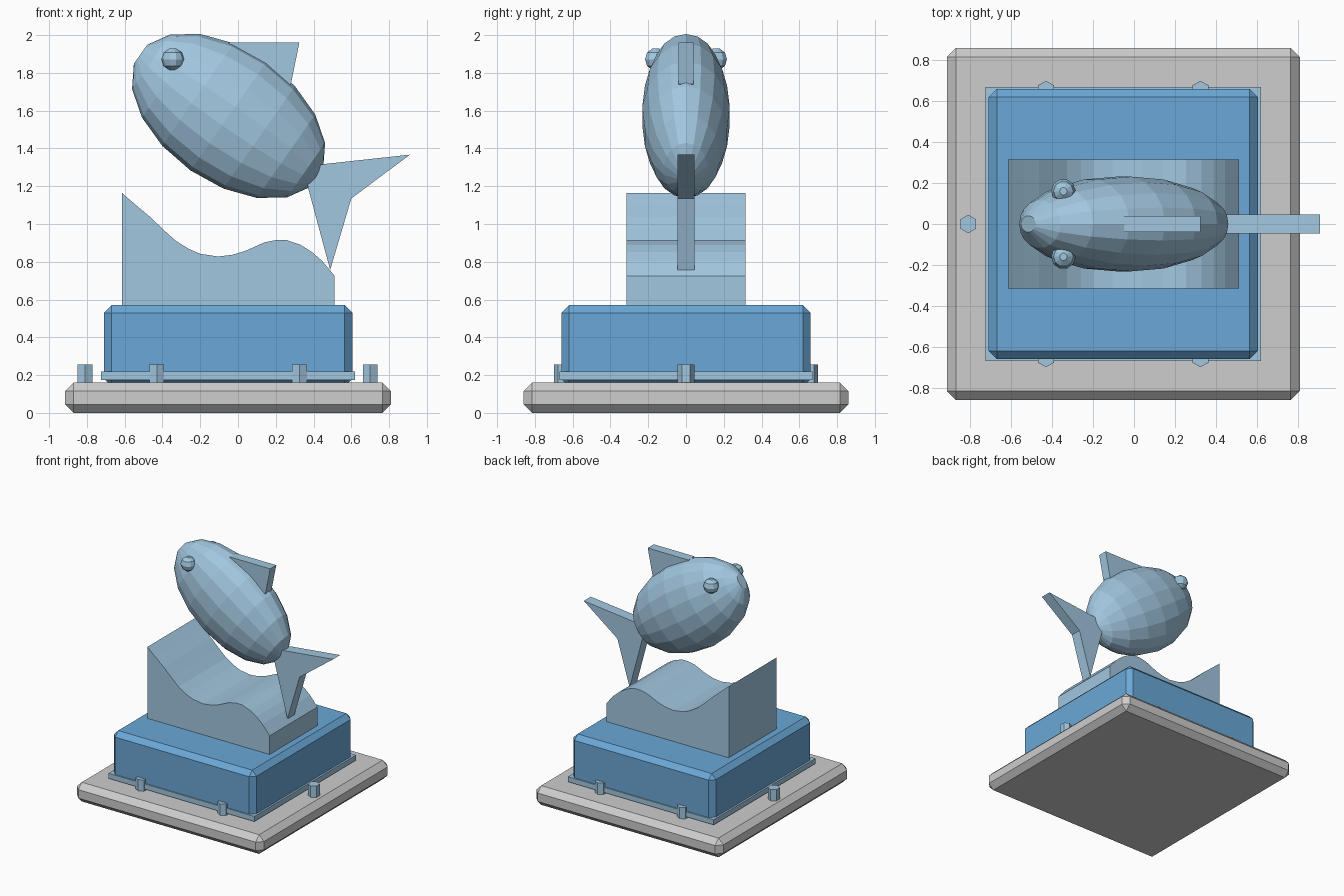
import bpy, bmesh
from math import sin, cos, pi, radians
from mathutils import Matrix

if "Cube" in bpy.data.objects:
    bpy.data.objects.remove(bpy.data.objects["Cube"], do_unlink=True)


def material(name, r, g, b):
    m = bpy.data.materials.new(name)
    m.use_nodes = True
    m.diffuse_color = (r, g, b, 1)
    m.node_tree.nodes["Principled BSDF"].inputs["Base Color"].default_value = (r, g, b, 1)
    return m


PALE = material("pale_blue", 0.36, 0.57, 0.74)
BLUE = material("mid_blue", 0.145, 0.39, 0.68)
GREY = material("light_grey", 0.61, 0.61, 0.61)


def finish(name, bm, mat):
    bmesh.ops.recalc_face_normals(bm, faces=bm.faces)
    mesh = bpy.data.meshes.new(name)
    bm.to_mesh(mesh)
    bm.free()
    mesh.materials.append(mat)
    ob = bpy.data.objects.new(name, mesh)
    bpy.context.collection.objects.link(ob)
    return ob


def box(name, mat, x, y, z, chamfer=0):
    """Box from (low, high) ranges, with an optional one-step chamfer."""
    bm = bmesh.new()
    bmesh.ops.create_cube(bm, size=1)
    for v in bm.verts:
        v.co = [lo + (hi - lo) * (c + 0.5) for c, (lo, hi) in zip(v.co, (x, y, z))]
    ob = finish(name, bm, mat)
    if chamfer:
        mod = ob.modifiers.new("chamfer", 'BEVEL')
        mod.width, mod.segments = chamfer, 1
    return ob


def slab(name, mat, outline, half):
    """Side outline in x and z, extruded across y."""
    bm = bmesh.new()
    face = bm.faces.new([bm.verts.new((x, -half, z)) for x, z in outline])
    new = bmesh.ops.extrude_face_region(bm, geom=[face])["geom"]
    bmesh.ops.translate(bm, vec=(0, 2 * half, 0),
                        verts=[v for v in new if isinstance(v, bmesh.types.BMVert)])
    return finish(name, bm, mat)


def faceted_ball(name, mat, radii, sides, matrix):
    """Ellipsoid of flat rings stacked along x, with small flat ends."""
    bm = bmesh.new()
    count = sides // 2
    rings = []
    for i in range(count):
        t = (i + 0.5) * pi / count
        rings.append([bm.verts.new((radii[0] * cos(t),
                                    radii[1] * sin(t) * sin(2 * pi * k / sides),
                                    radii[2] * sin(t) * cos(2 * pi * k / sides)))
                      for k in range(sides)])
    for a, b in zip(rings, rings[1:]):
        for k in range(sides):
            n = (k + 1) % sides
            bm.faces.new((a[k], a[n], b[n], b[k]))
    bm.faces.new(rings[0])
    bm.faces.new(rings[-1])
    bm.transform(matrix)
    return finish(name, bm, mat)


# Stand: base plate, block and thin trim
box("base_plate", GREY, (-0.915, 0.81), (-0.86, 0.86), (0, 0.16), 0.045)
box("block", BLUE, (-0.71, 0.605), (-0.66, 0.66), (0.14, 0.57), 0.04)
box("trim", PALE, (-0.725, 0.62), (-0.67, 0.67), (0.175, 0.218))

# Hexagonal pegs around the block
pegs = [(-0.81, 0), (0.70, 0)] + [(x, y) for x in (-0.43, 0.325) for y in (-0.655, 0.655)]
for i, (x, y) in enumerate(pegs):
    bm = bmesh.new()
    bm_circle = [bm.verts.new((x + 0.045 * sin(k * pi / 3), y + 0.045 * cos(k * pi / 3), 0.15))
                 for k in range(6)]
    top = bmesh.ops.extrude_face_region(bm, geom=[bm.faces.new(bm_circle)])["geom"]
    bmesh.ops.translate(bm, vec=(0, 0, 0.105),
                        verts=[v for v in top if isinstance(v, bmesh.types.BMVert)])
    finish(f"peg_{i + 1}", bm, PALE)

# Wave under the fish
crest = [(-0.615, 1.165), (-0.54, 1.10), (-0.465, 1.037), (-0.395, 0.97), (-0.328, 0.91),
         (-0.26, 0.868), (-0.2, 0.842), (-0.105, 0.828), (-0.03, 0.837), (0.04, 0.858),
         (0.14, 0.903), (0.2, 0.915), (0.255, 0.916), (0.33, 0.89), (0.39, 0.853),
         (0.445, 0.805), (0.512, 0.725)]
slab("wave", PALE, crest + [(0.512, 0.56), (-0.615, 0.56)], 0.315)

# Fish body, tilted nose up
faceted_ball("fish_body", PALE, (0.578, 0.235, 0.352), 18,
             Matrix.Translation((-0.05, 0, 1.572)) @ Matrix.Rotation(radians(35), 4, 'Y'))

# Eyes
for side, y in (("left", 0.16), ("right", -0.16)):
    faceted_ball("eye_" + side, PALE, (0.06, 0.06, 0.06), 10,
                 Matrix.Translation((-0.345, y, 1.872)) @ Matrix.Rotation(pi / 2, 4, 'Y'))

# Fins
slab("back_fin", PALE, [(-0.05, 1.962), (0.325, 1.962), (0.28, 1.74), (0.05, 1.7)], 0.04)
slab("tail_fin", PALE, [(0.36, 1.3), (0.46, 1.318), (0.91, 1.367), (0.6, 1.135),
                        (0.488, 0.757), (0.37, 1.195)], 0.046)
